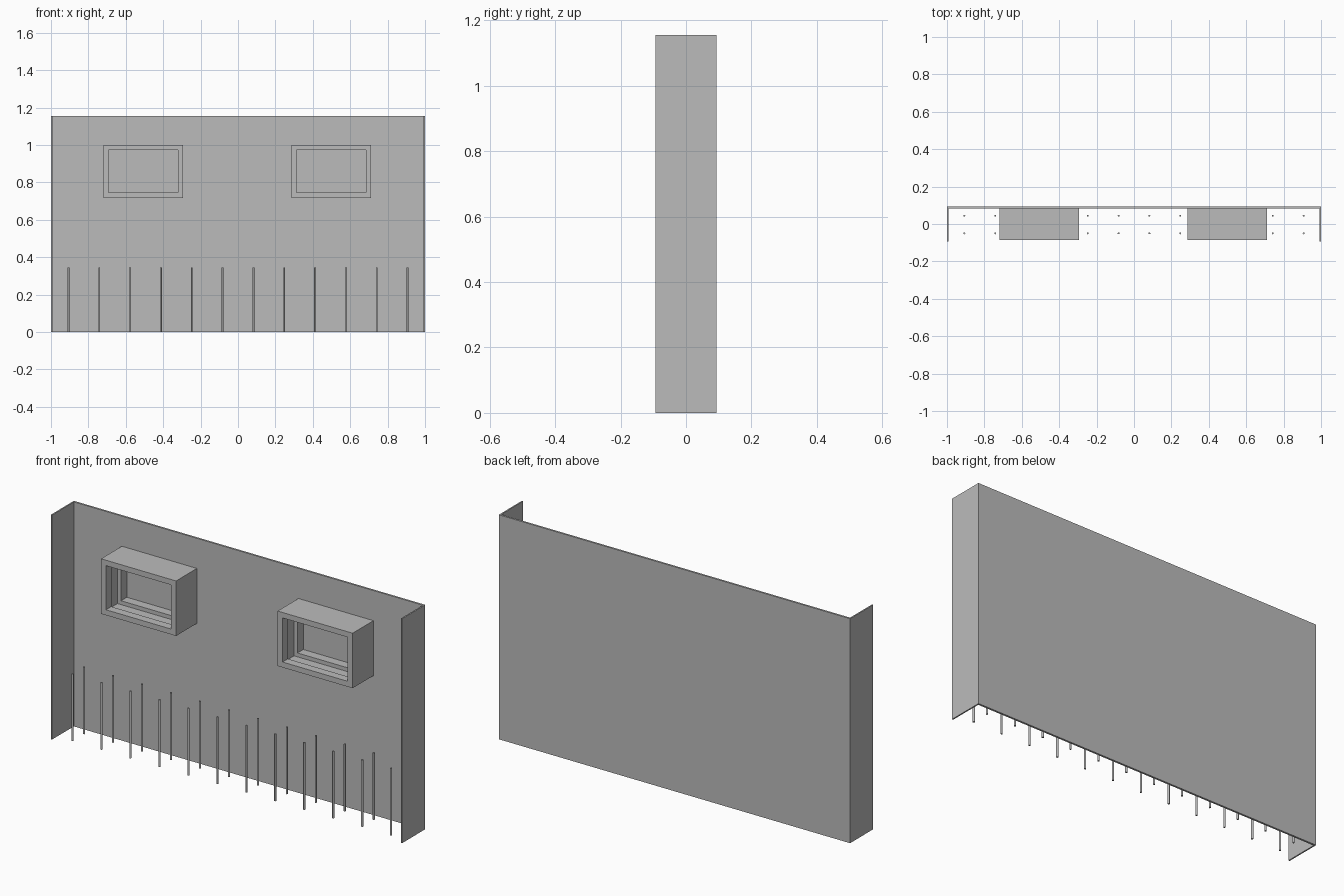
import bpy, bmesh

if "Cube" in bpy.data.objects:
    bpy.data.objects.remove(bpy.data.objects["Cube"])

grey = bpy.data.materials.new("plain grey")
grey.diffuse_color = (0.5, 0.5, 0.5, 1)
grey.use_nodes = True
grey.node_tree.nodes["Principled BSDF"].inputs["Base Color"].default_value = grey.diffuse_color


def finish(name, bm):
    bmesh.ops.recalc_face_normals(bm, faces=bm.faces)
    me = bpy.data.meshes.new(name)
    bm.to_mesh(me)
    bm.free()
    me.materials.append(grey)
    ob = bpy.data.objects.new(name, me)
    bpy.context.collection.objects.link(ob)
    return ob


def box(name, x0, x1, y0, y1, z0, z1):
    bm = bmesh.new()
    bmesh.ops.create_cube(bm, size=1)
    for v in bm.verts:
        v.co.x = x1 if v.co.x > 0 else x0
        v.co.y = y1 if v.co.y > 0 else y0
        v.co.z = z1 if v.co.z > 0 else z0
    return finish(name, bm)


def window_box(name, x0, x1, z0, z1):
    # rectangular ring: (inset from outer edge, y) profile swept round the opening
    lip, groove = 0.028, 0.008
    profile = [(0, -0.085), (lip, -0.085), (lip, -0.042), (groove, -0.042),
               (groove, 0.037), (lip, 0.037), (lip, 0.085), (0, 0.085)]
    bm = bmesh.new()
    rings = [[bm.verts.new(p) for p in ((x0 + d, y, z0 + d), (x1 - d, y, z0 + d),
                                        (x1 - d, y, z1 - d), (x0 + d, y, z1 - d))]
             for d, y in profile]
    for i, a in enumerate(rings):
        b = rings[(i + 1) % len(rings)]
        for k in range(4):
            n = (k + 1) % 4
            bm.faces.new((a[k], a[n], b[n], b[k]))
    return finish(name, bm)


# wall panel with two side returns
H = 1.155
box("back_panel", -1, 1, 0.084, 0.094, 0, H)
box("left_return", -1, -0.993, -0.094, 0.084, 0, H)
box("right_return", 0.993, 1, -0.094, 0.084, 0, H)

# grooved window frames
window_box("left_window_frame", -0.72, -0.293, 0.717, 1.0)
window_box("right_window_frame", 0.285, 0.712, 0.717, 1.0)

# two rows of upright rods
for row, y in (("front", -0.05), ("back", 0.044)):
    for i in range(12):
        bm = bmesh.new()
        bmesh.ops.create_cone(bm, cap_ends=True, segments=12, radius1=0.005,
                              radius2=0.005, depth=0.345)
        rod = finish(f"{row}_rod_{i + 1}", bm)
        rod.location = (-0.907 + i * 1.814 / 11, y, 0.1725)
